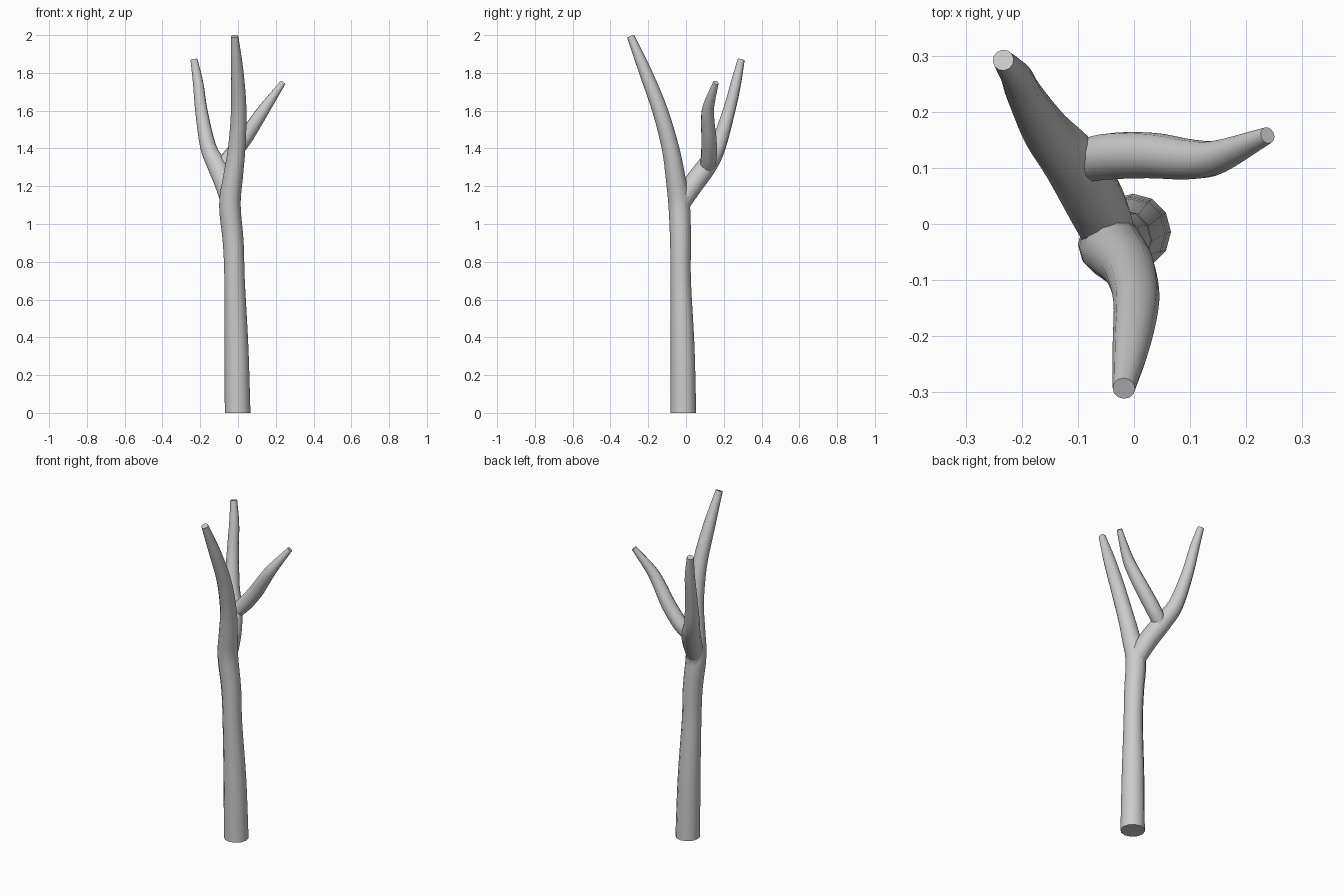
import bpy, bmesh, math
from mathutils import Vector

if "Cube" in bpy.data.objects:
    bpy.data.objects.remove(bpy.data.objects["Cube"])

SIDES = 12
STEPS = 4


def spline(p, steps):
    # Catmull-Rom through 4-component points (x, y, z, radius)
    p = [Vector(q) for q in p]
    ext = [2 * p[0] - p[1]] + p + [2 * p[-1] - p[-2]]
    out = []
    for i in range(1, len(ext) - 2):
        a, b, c, d = ext[i - 1:i + 3]
        for k in range(steps):
            t = k / steps
            out.append(0.5 * (2 * b + (c - a) * t + (2 * a - 5 * b + 4 * c - d) * t ** 2
                              + (3 * b - a - 3 * c + d) * t ** 3))
    return out + [p[-1]]


def limb(name, points, flat_base=False):
    pts = spline(points, STEPS)
    pos = [q.to_3d() for q in pts]
    bm = bmesh.new()
    rings, side = [], Vector((1, 0, 0))
    for i, c in enumerate(pos):
        t = (pos[min(i + 1, len(pos) - 1)] - pos[max(i - 1, 0)]).normalized()
        if flat_base and i == 0:
            t = Vector((0, 0, 1))
        side = (side - t * side.dot(t)).normalized()
        up = t.cross(side)
        r = pts[i].w
        rings.append([bm.verts.new(c + r * (side * math.cos(a) + up * math.sin(a)))
                      for a in (2 * math.pi * k / SIDES for k in range(SIDES))])
    for lo, hi in zip(rings, rings[1:]):
        for k in range(SIDES):
            n = (k + 1) % SIDES
            bm.faces.new((lo[k], lo[n], hi[n], hi[k]))
    bm.faces.new(rings[0][::-1])
    bm.faces.new(rings[-1])
    me = bpy.data.meshes.new(name)
    bm.to_mesh(me)
    bm.free()
    ob = bpy.data.objects.new(name, me)
    bpy.context.collection.objects.link(ob)
    return ob


# Trunk continuing into the tallest fork
trunk = limb("tree_trunk", [
    (-0.002, -0.014, 0, .068), (-0.008, -0.018, .35, .063), (-0.018, -0.028, .7, .054),
    (-0.025, -0.029, .9, .055), (-0.043, -0.036, 1.1, .057), (-0.026, -0.056, 1.25, .052),
    (-0.007, -0.082, 1.4, .046), (0.004, -0.137, 1.6, .041), (-0.004, -0.213, 1.8, .034),
    (-0.018, -0.293, 1.994, .02)], True)

# Rear left fork
left = limb("left_branch", [
    (-0.038, -0.035, 1.09, .045), (-0.067, 0.035, 1.205, .054), (-0.112, 0.112, 1.31, .052),
    (-0.158, 0.168, 1.41, .043), (-0.194, 0.228, 1.6, .033), (-0.21, 0.263, 1.74, .028),
    (-0.233, 0.292, 1.87, .019)])

# Right twig growing from the rear fork
right = limb("right_branch", [
    (-0.11, 0.105, 1.28, .036), (-0.05, 0.12, 1.345, .042), (0.03, 0.122, 1.445, .041),
    (0.1, 0.115, 1.55, .036), (0.15, 0.12, 1.625, .03), (0.238, 0.158, 1.748, .015)])

# Fuse limbs into one skin
bpy.context.view_layer.objects.active = trunk
trunk.select_set(True)
for part in (left, right):
    mod = trunk.modifiers.new("fuse", 'BOOLEAN')
    mod.operation = 'UNION'
    mod.solver = 'EXACT'
    mod.object = part
    bpy.ops.object.modifier_apply(modifier=mod.name)
    bpy.data.objects.remove(part)

bpy.ops.object.shade_smooth_by_angle(angle=math.radians(50))
